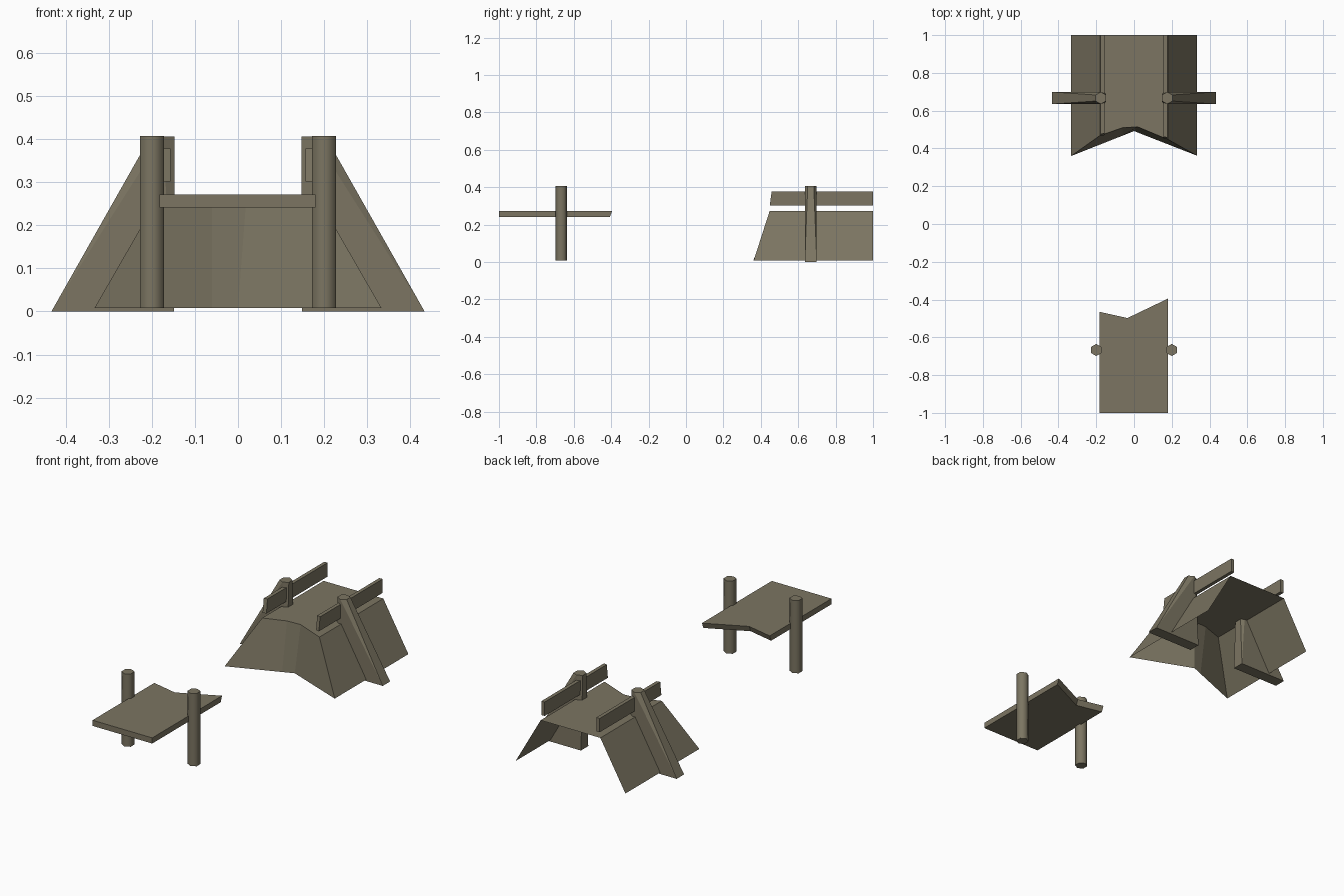
import bpy, bmesh, math

if "Cube" in bpy.data.objects:
    bpy.data.objects.remove(bpy.data.objects["Cube"])

stone = bpy.data.materials.new("weathered olive stone")
stone.diffuse_color = (0.2, 0.178, 0.122, 1)
stone.use_nodes = True
stone.node_tree.nodes["Principled BSDF"].inputs["Base Color"].default_value = stone.diffuse_color


def finish(name, bm, smooth=None):
    bmesh.ops.recalc_face_normals(bm, faces=bm.faces)
    me = bpy.data.meshes.new(name)
    bm.to_mesh(me)
    bm.free()
    ob = bpy.data.objects.new(name, me)
    bpy.context.collection.objects.link(ob)
    me.materials.append(stone)
    if smooth:
        bpy.ops.object.select_all(action='DESELECT')
        ob.select_set(True)
        bpy.context.view_layer.objects.active = ob
        bpy.ops.object.shade_smooth_by_angle(angle=math.radians(smooth))
    return ob


def hexagon(cx, cy, z, r=0.032):
    return [(cx + r * math.sin(i * math.pi / 3), cy + r * math.cos(i * math.pi / 3), z)
            for i in range(6)]


def prism(name, low, high, smooth=None):
    """Solid between two matching outlines."""
    bm = bmesh.new()
    a = [bm.verts.new(p) for p in low]
    b = [bm.verts.new(p) for p in high]
    bm.faces.new(a)
    bm.faces.new(b)
    for i in range(len(a)):
        j = (i + 1) % len(a)
        bm.faces.new((a[i], a[j], b[j], b[i]))
    return finish(name, bm, smooth)


# Front half: thin broken deck
deck = [(-0.182, -1), (0.18, -1), (0.18, -0.395), (-0.035, -0.498), (-0.182, -0.465)]
prism("front_deck",
      [(x, y - (0.012 if y > -0.6 else 0), 0.241) for x, y in deck],
      [(x, y, 0.272) for x, y in deck])

# Rear half: open embankment shell with a broken sloping front wall
bm = bmesh.new()
low = [(-0.333, 0.36), (-0.06, 0.468), (0.0, 0.492), (0.333, 0.362)]
high = [(-0.181, 0.468), (-0.06, 0.51), (0.02, 0.514), (0.181, 0.447)]
lo = [bm.verts.new((x, y, 0.008)) for x, y in low]
hi = [bm.verts.new((x, y, 0.272)) for x, y in high]
back_lo = [bm.verts.new((s * 0.333, 1, 0.008)) for s in (-1, 1)]
back_hi = [bm.verts.new((s * 0.181, 1, 0.272)) for s in (-1, 1)]
for i in range(3):
    bm.faces.new((lo[i], lo[i + 1], hi[i + 1], hi[i]))
bm.faces.new(hi + back_hi[::-1])
bm.faces.new((lo[0], hi[0], back_hi[0], back_lo[0]))
bm.faces.new((lo[3], back_lo[1], back_hi[1], hi[3]))
finish("rear_embankment", bm)

for s, side in ((-1, "left"), (1, "right")):
    # Front hexagonal posts
    prism(f"front_post_{side}", hexagon(s * 0.2, -0.667, 0.008),
          hexagon(s * 0.2, -0.667, 0.407), 65)

    # Rear buttress posts: hexagonal top flaring out to a long rectangular foot
    bm = bmesh.new()
    pts = hexagon(s * 0.1755, 0.667, 0.406)
    pts += [(s * x, 0.667 + y, 0) for x in (0.148, 0.433) for y in (-0.032, 0.032)]
    for p in pts:
        bm.verts.new(p)
    bmesh.ops.convex_hull(bm, input=bm.verts)
    bmesh.ops.dissolve_limit(bm, angle_limit=0.02, verts=bm.verts, edges=bm.edges)
    finish(f"rear_buttress_{side}", bm)

    # Rear rails with broken slanted front ends
    y0 = 0.452 if s > 0 else 0.47
    rail = lambda z, y: [(s * 0.157, y, z), (s * 0.177, y - 0.004, z),
                         (s * 0.177, 1, z), (s * 0.157, 1, z)]
    prism(f"rear_rail_{side}", rail(0.302, y0), rail(0.378, y0 + 0.01))
